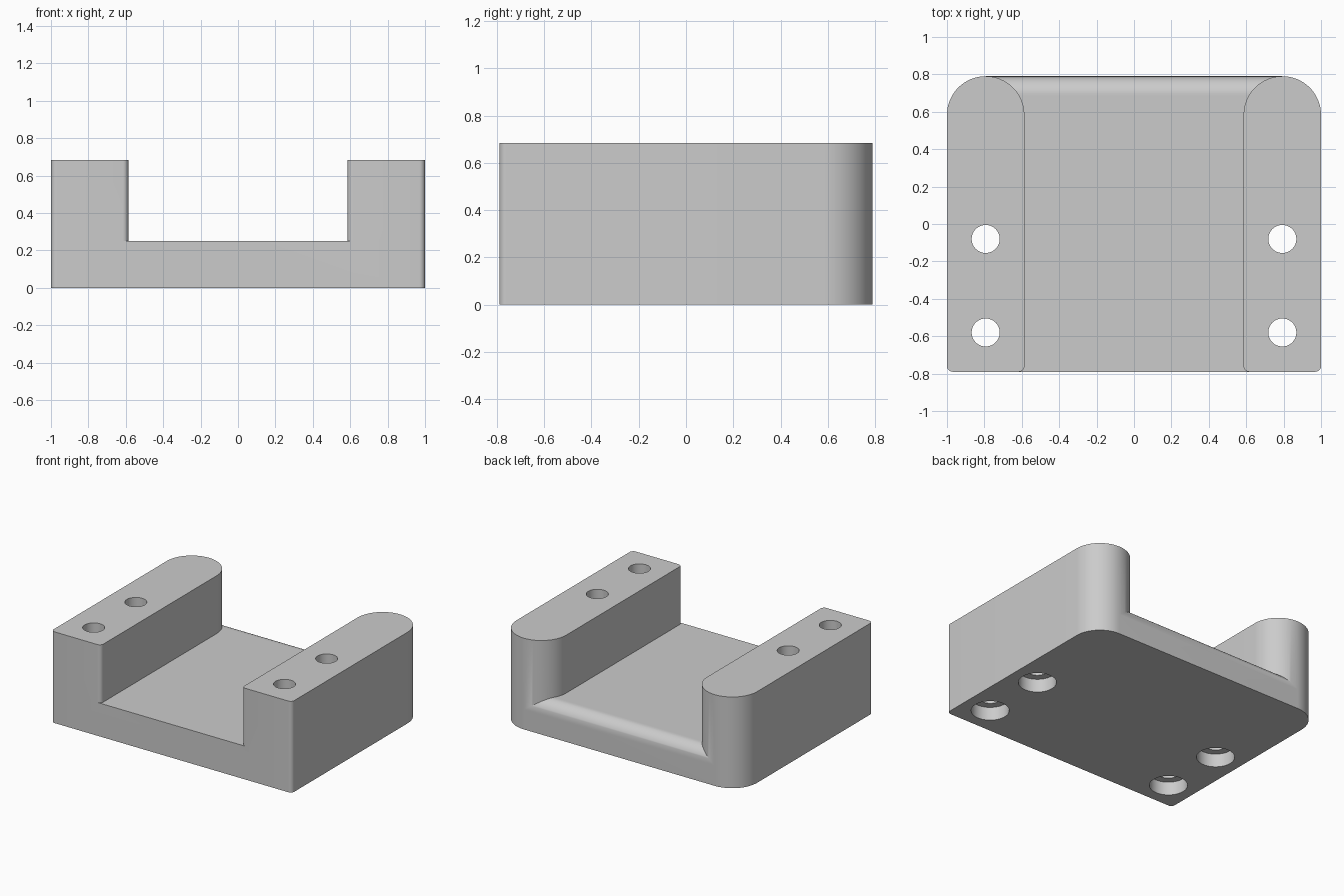
import bpy, bmesh
from math import cos, sin, pi
from mathutils import Vector

cube = bpy.data.objects.get("Cube")
if cube:
    bpy.data.objects.remove(cube, do_unlink=True)

HALF_Y, HEIGHT, FLOOR = 0.79, 0.685, 0.25
RAIL_X, RAIL_R, CORNER_R, LIP_R = 0.793, 0.207, 0.03, 0.1

grey = bpy.data.materials.new("plain grey")
grey.use_nodes = True
grey.diffuse_color = (0.6, 0.6, 0.6, 1)
grey.node_tree.nodes["Principled BSDF"].inputs["Base Color"].default_value = (0.6, 0.6, 0.6, 1)


def arc(cx, cy, r, start, end, steps):
    """Points along an arc, angles in multiples of pi."""
    angles = [pi * (start + (end - start) * i / steps) for i in range(steps + 1)]
    return [(cx + r * cos(a), cy + r * sin(a)) for a in angles]


def prism(name, outline, place, direction):
    """Extrude a 2D outline, placed in space, along a direction."""
    bm = bmesh.new()
    face = bm.faces.new([bm.verts.new(place(u, v)) for u, v in outline])
    new = bmesh.ops.extrude_face_region(bm, geom=[face])["geom"]
    bmesh.ops.translate(bm, vec=Vector(direction),
                        verts=[g for g in new if isinstance(g, bmesh.types.BMVert)])
    bmesh.ops.recalc_face_normals(bm, faces=bm.faces)
    mesh = bpy.data.meshes.new(name)
    bm.to_mesh(mesh)
    bm.free()
    mesh.materials.append(grey)
    obj = bpy.data.objects.new(name, mesh)
    bpy.context.collection.objects.link(obj)
    return obj


def combine(target, other, operation):
    """Apply a boolean and discard the helper."""
    bpy.context.view_layer.objects.active = target
    mod = target.modifiers.new("combine", 'BOOLEAN')
    mod.operation, mod.object, mod.solver = operation, other, 'EXACT'
    bpy.ops.object.modifier_apply(modifier=mod.name)
    bpy.data.objects.remove(other, do_unlink=True)


# Base plate with a rounded upper back edge
profile = [(-HALF_Y, 0), (HALF_Y, 0)]
profile += arc(HALF_Y - LIP_R, FLOOR - LIP_R, LIP_R, 0, 0.5, 16)
profile += [(-HALF_Y, FLOOR)]
bracket = prism("bracket", profile, lambda y, z: (-RAIL_X, y, z), (2 * RAIL_X, 0, 0))

# Side rails: round at the back, small rounded corners at the front
for side in (-1, 1):
    inset = RAIL_R - CORNER_R
    front = -HALF_Y + CORNER_R
    outline = arc(0, HALF_Y - RAIL_R, RAIL_R, 0, 1, 48)
    outline += arc(-inset, front, CORNER_R, 1, 1.5, 8)
    outline += arc(inset, front, CORNER_R, 1.5, 2, 8)
    rail = prism("rail", outline, lambda x, y: (x + side * RAIL_X, y, 0), (0, 0, HEIGHT))
    combine(bracket, rail, 'UNION')

# Screw holes, widened from below
for side in (-1, 1):
    for y in (-0.08, -0.58):
        for radius, height in ((0.13, 0.2), (0.075, 1.0)):
            circle = arc(side * RAIL_X, y, radius, 0, 2, 48)[:-1]
            cutter = prism("hole_cutter", circle, lambda u, v: (u, v, -0.1), (0, 0, height))
            combine(bracket, cutter, 'DIFFERENCE')

# Smooth the curves, keep the edges crisp
bpy.ops.object.select_all(action='DESELECT')
bracket.select_set(True)
bpy.context.view_layer.objects.active = bracket
bpy.ops.object.shade_smooth_by_angle(angle=pi / 6)
